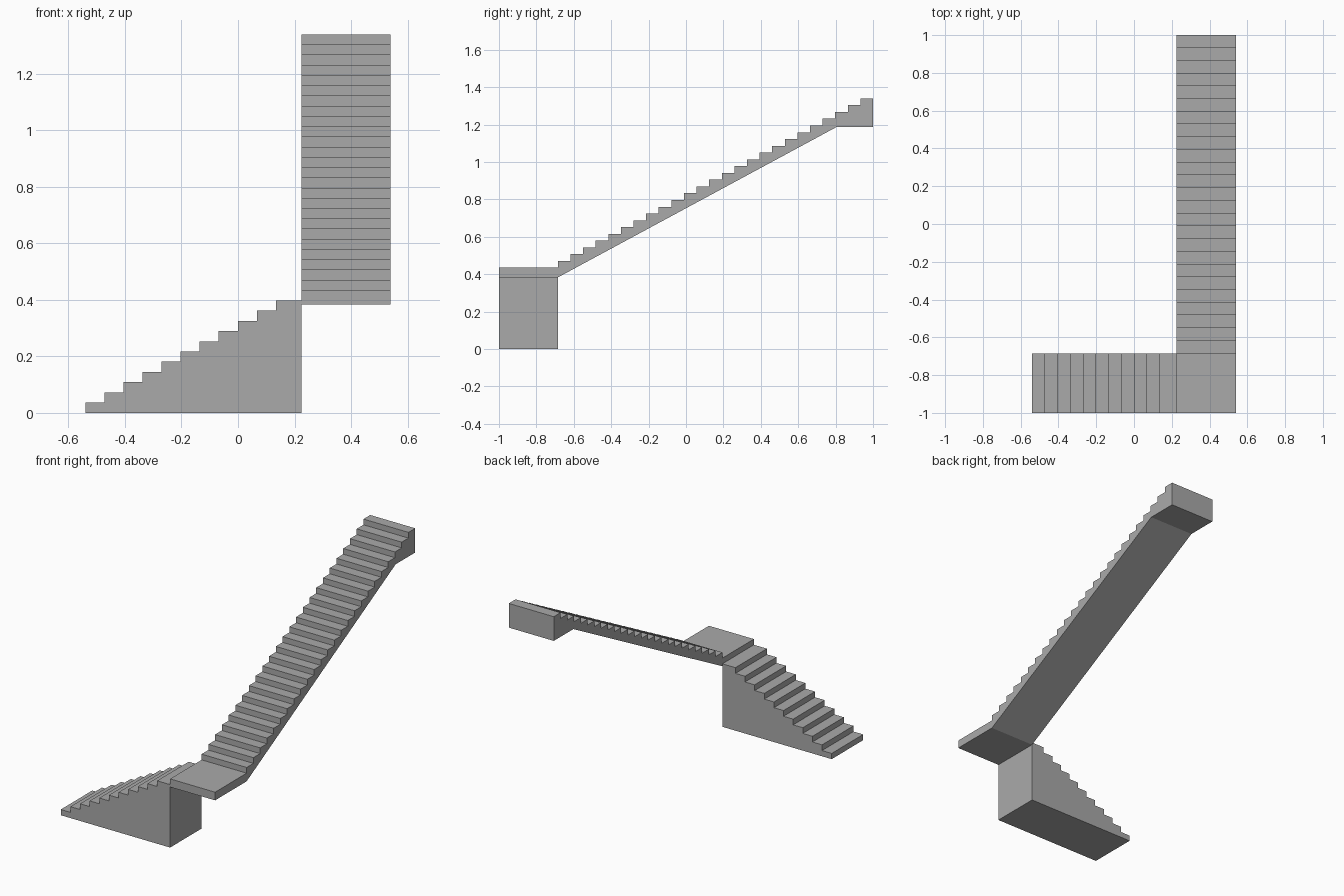
import bpy
import bmesh
from mathutils import Vector

cube = bpy.data.objects.get("Cube")
if cube:
    bpy.data.objects.remove(cube, do_unlink=True)

RISE = 1.34 / 37           # step height, shared by both flights
GOING = 0.0674             # step depth
LEFT, RIGHT, INNER = 0.54, -0.54, 0.225
FRONT, TURN, BACK = -1.0, -0.685, 1.0
LANDING_TOP = 12 * RISE
LANDING_BOTTOM = 0.383

concrete = bpy.data.materials.new("concrete grey")
concrete.use_nodes = True
grey = (0.4, 0.4, 0.4, 1)
concrete.diffuse_color = grey
concrete.node_tree.nodes["Principled BSDF"].inputs["Base Color"].default_value = grey


def extrude_profile(name, points, direction):
    """Extrude a closed 3D outline along a direction into a solid."""
    bm = bmesh.new()
    face = bm.faces.new([bm.verts.new(p) for p in points])
    result = bmesh.ops.extrude_face_region(bm, geom=[face], use_keep_orig=True)
    moved = [v for v in result["geom"] if isinstance(v, bmesh.types.BMVert)]
    bmesh.ops.translate(bm, verts=moved, vec=Vector(direction))
    bmesh.ops.recalc_face_normals(bm, faces=bm.faces)
    mesh = bpy.data.meshes.new(name)
    bm.to_mesh(mesh)
    bm.free()
    mesh.materials.append(concrete)
    obj = bpy.data.objects.new(name, mesh)
    bpy.context.collection.objects.link(obj)
    return obj


def step_line(start, base, count, end):
    """Sawtooth of risers and treads, the last tread reaching the end."""
    line = []
    for i in range(count):
        a = start + i * GOING
        b = end if i == count - 1 else a + GOING
        z = base + (i + 1) * RISE
        line += [(a, z), (b, z)]
    return line


# Solid lower flight, climbing towards +x
lower = [(RIGHT, 0)] + step_line(RIGHT, 0, 11, INNER) + [(INNER, 0)]
extrude_profile("lower_flight", [(x, FRONT, z) for x, z in lower],
                (0, TURN - FRONT, 0))

# Landing slab at the quarter turn
landing = [(FRONT, LANDING_BOTTOM), (FRONT, LANDING_TOP),
           (TURN, LANDING_TOP), (TURN, LANDING_BOTTOM)]
extrude_profile("landing", [(INNER, y, z) for y, z in landing],
                (LEFT - INNER, 0, 0))

# Upper flight with sloping soffit and a flat bearing block at the top
upper = [(TURN, LANDING_BOTTOM)] + step_line(TURN, LANDING_TOP, 25, BACK)
upper += [(BACK, 1.187), (0.805, 1.187)]
extrude_profile("upper_flight", [(INNER, y, z) for y, z in upper],
                (LEFT - INNER, 0, 0))
